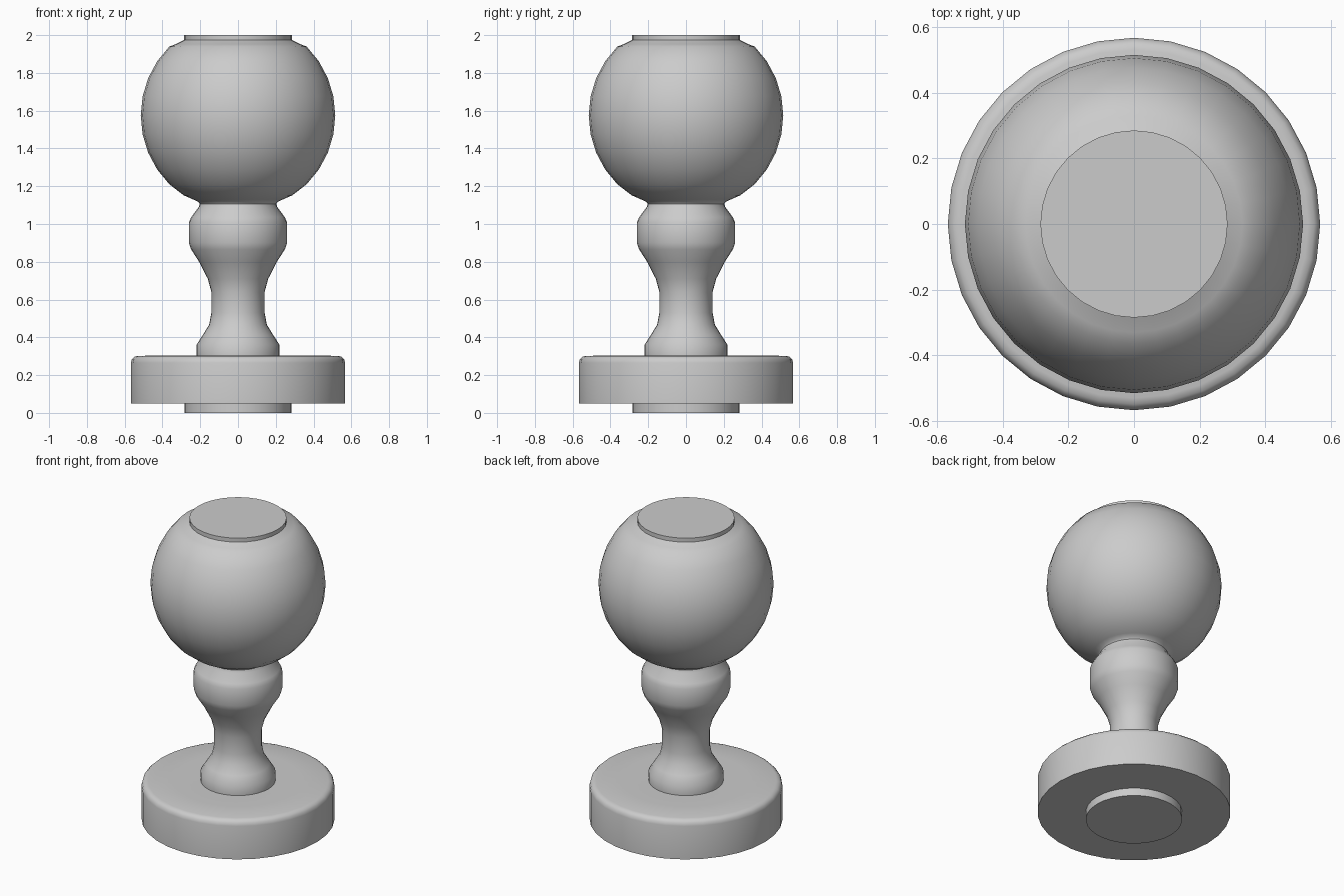
import bpy, bmesh, math

if "Cube" in bpy.data.objects:
    bpy.data.objects.remove(bpy.data.objects["Cube"])

SEGMENTS = 32


def lathe(name, profile):
    """Revolve (radius, z) points about z; radius 0 ends become a fan cap."""
    bm = bmesh.new()
    rings = []
    for r, z in profile:
        if r == 0:
            rings.append([bm.verts.new((0, 0, z))] * SEGMENTS)
        else:
            rings.append([bm.verts.new((r * math.cos(a), r * math.sin(a), z))
                          for a in (2 * math.pi * i / SEGMENTS for i in range(SEGMENTS))])
    for low, high in zip(rings, rings[1:]):
        for i in range(SEGMENTS):
            j = (i + 1) % SEGMENTS
            corners = list(dict.fromkeys((low[i], low[j], high[j], high[i])))
            bm.faces.new(corners)
    mesh = bpy.data.meshes.new(name)
    bm.to_mesh(mesh)
    bm.free()
    obj = bpy.data.objects.new(name, mesh)
    bpy.context.collection.objects.link(obj)
    bpy.ops.object.select_all(action='DESELECT')
    obj.select_set(True)
    bpy.context.view_layer.objects.active = obj
    bpy.ops.object.shade_smooth_by_angle(angle=math.radians(40))
    return obj


# Mounting plug and round base with a softened top rim
lathe("base", [(0, 0), (0.283, 0), (0.283, 0.05), (0.567, 0.05), (0.567, 0.265),
               (0.562, 0.284), (0.549, 0.297), (0.53, 0.302), (0.375, 0.304),
               (0.22, 0.302)])

# Waisted stem with a collar
lathe("stem", [(0.22, 0.302), (0.22, 0.36), (0.186, 0.413), (0.153, 0.467),
               (0.141, 0.53), (0.141, 0.64), (0.16, 0.71), (0.206, 0.80),
               (0.248, 0.865), (0.26, 0.90), (0.26, 1.01), (0.247, 1.037),
               (0.208, 1.09), (0.203, 1.107)])

# Ball with a flared neck below and a short flat cap on top
ball = [(0.515 * math.cos(a), 1.575 + 0.515 * math.sin(a))
        for a in (math.radians(11.25 * k) for k in range(-4, 5))]
lathe("ball_knob", [(0.203, 1.107), (0.21, 1.117), (0.235, 1.129), (0.288, 1.152)]
      + ball + [(0.33, 1.952), (0.285, 1.974), (0.285, 2.0), (0, 2.0)])
